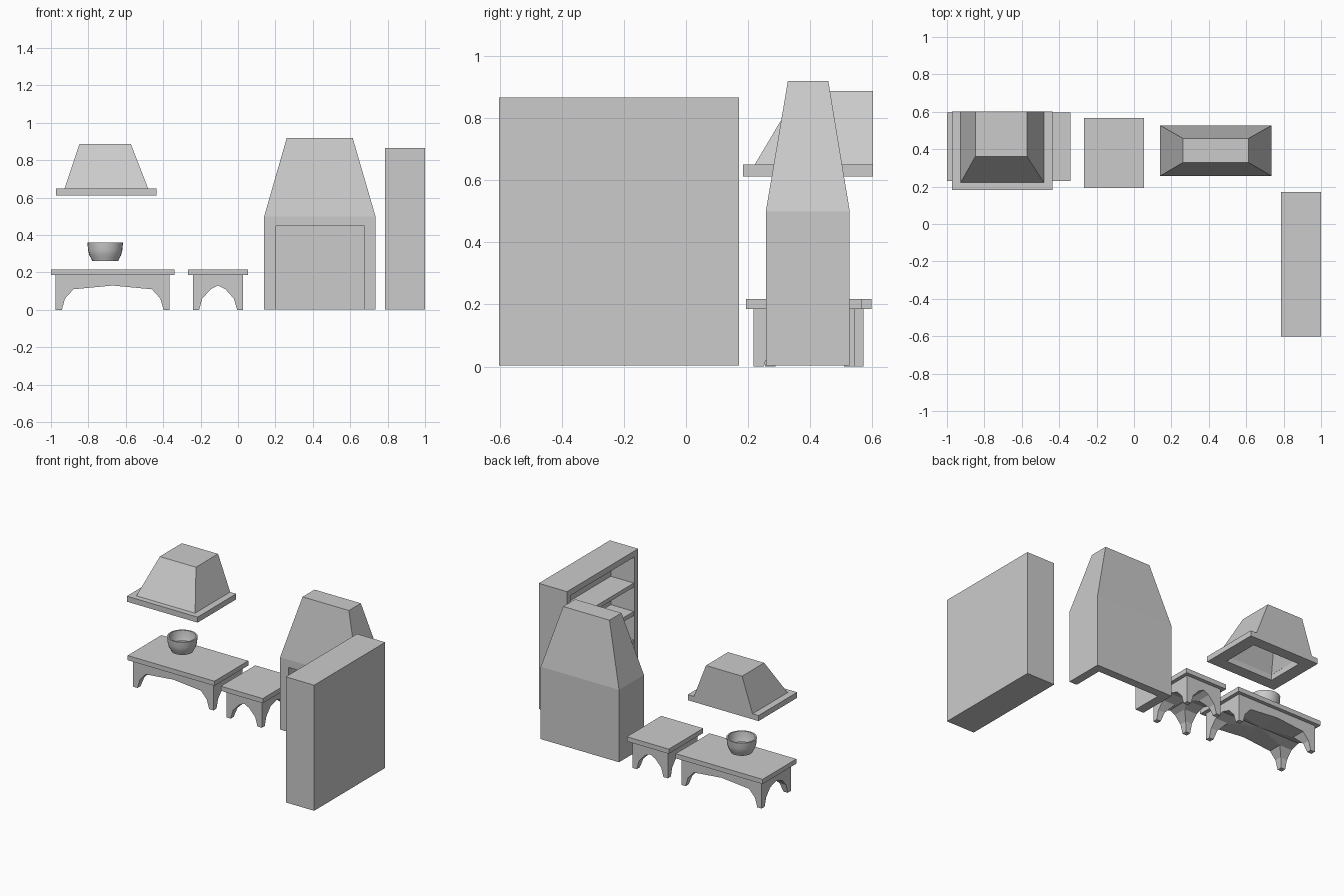
import bpy, bmesh, math
from mathutils import Vector

if "Cube" in bpy.data.objects:
    bpy.data.objects.remove(bpy.data.objects["Cube"])


def make(name, verts, faces):
    me = bpy.data.meshes.new(name)
    bm = bmesh.new()
    vs = [bm.verts.new(v) for v in verts]
    for f in faces:
        bm.faces.new([vs[i] for i in f])
    bmesh.ops.recalc_face_normals(bm, faces=bm.faces)
    bm.to_mesh(me)
    bm.free()
    ob = bpy.data.objects.new(name, me)
    bpy.context.collection.objects.link(ob)
    return ob


def loft(name, rings):
    """Closed solid through rings of equal point count."""
    n = len(rings[0])
    verts = [p for r in rings for p in r]
    faces = [list(range(n)), list(range(len(verts) - n, len(verts)))]
    for k in range(len(rings) - 1):
        for i in range(n):
            j = (i + 1) % n
            faces.append([k * n + i, k * n + j, (k + 1) * n + j, (k + 1) * n + i])
    return make(name, verts, faces)


def rect(x0, x1, y0, y1, z):
    return [(x0, y0, z), (x1, y0, z), (x1, y1, z), (x0, y1, z)]


def box(name, x0, x1, y0, y1, z0, z1):
    return loft(name, [rect(x0, x1, y0, y1, z0), rect(x0, x1, y0, y1, z1)])


def cut(ob, *cutters):
    for c in cutters:
        c.hide_render = True
        m = ob.modifiers.new("cut", 'BOOLEAN')
        m.operation, m.solver, m.object = 'DIFFERENCE', 'EXACT', c
    bpy.context.view_layer.update()
    dg = bpy.context.evaluated_depsgraph_get()
    me = bpy.data.meshes.new_from_object(ob.evaluated_get(dg))
    ob.modifiers.clear()
    ob.data = me
    for c in cutters:
        bpy.data.objects.remove(c)


def arch(a, b):
    """Arch outline between leg feet at a and b, as (along, z)."""
    side = [(0.033, -0.05), (0.033, 0), (0.05, 0.06), (0.095, 0.11)]
    return ([(a + u, z) for u, z in side] + [((a + b) / 2, 0.13)]
            + [(b - u, z) for u, z in reversed(side)])


def table(name, x0, x1, y0, y1):
    box(name + "_top", x0, x1, y0, y1, 0.185, 0.217)
    i = 0.025
    ax, bx, ay, by = x0 + i, x1 - i, y0 + i, y1 - i
    base = box(name + "_arched_base", ax, bx, ay, by, 0, 0.185)
    front = loft("cut_y", [[(u, y, z) for u, z in arch(ax, bx)] for y in (ay - .1, by + .1)])
    side = loft("cut_x", [[(x, u, z) for u, z in arch(ay, by)] for x in (ax - .1, bx + .1)])
    cut(base, front, side)


# Tables
table("long_table", -1.0, -0.34, 0.23, 0.597)
table("small_table", -0.266, 0.053, 0.193, 0.567)

# Bowl
profile = [(0, .268), (.055, .268), (.06, .26), (.07, .262), (.074, .274), (.085, .292),
           (.092, .32), (.095, .36), (.085, .36), (.081, .32), (.072, .295), (.05, .28), (0, .277)]
bm = bmesh.new()
vs = [bm.verts.new((r, 0, z)) for r, z in profile]
es = [bm.edges.new(p) for p in zip(vs, vs[1:])]
bmesh.ops.spin(bm, geom=vs + es, cent=(0, 0, 0), axis=(0, 0, 1), angle=2 * math.pi,
               steps=24, use_duplicate=False)
bmesh.ops.remove_doubles(bm, verts=bm.verts, dist=1e-4)
bmesh.ops.recalc_face_normals(bm, faces=bm.faces)
me = bpy.data.meshes.new("bowl")
bm.to_mesh(me)
bm.free()
bowl = bpy.data.objects.new("bowl", me)
bpy.context.collection.objects.link(bowl)
bowl.location = (-0.71, 0.41, 0)
bpy.context.view_layer.objects.active = bowl
bowl.select_set(True)
bpy.ops.object.shade_smooth_by_angle(angle=math.radians(35))

# Hood: rim frame and hollow tapered canopy
rim = box("hood_rim", -0.973, -0.435, 0.183, 0.602, 0.612, 0.65)
cut(rim, box("c", -0.885, -0.523, 0.265, 0.525, 0.5, 0.7))
hood = loft("hood_canopy", [rect(-0.927, -0.481, 0.221, 0.602, 0.65),
                            rect(-0.848, -0.573, 0.362, 0.602, 0.887)])
cut(hood, loft("c", [rect(-0.892, -0.516, 0.252, 0.532, 0.63),
                     rect(-0.81, -0.61, 0.385, 0.56, 0.85)]))

# Fireplace with tapered chimney and open hearth
fire = loft("fireplace", [rect(0.14, 0.735, 0.257, 0.527, 0.003),
                          rect(0.14, 0.735, 0.257, 0.527, 0.5),
                          rect(0.261, 0.613, 0.328, 0.458, 0.92)])
cut(fire, box("c", 0.203, 0.677, 0.1, 0.47, -0.1, 0.447))

# Bookcase facing -x, with three shelves
case = box("bookcase", 0.785, 1.0, -0.602, 0.17, 0.003, 0.866)
cut(case, box("c", 0.7, 0.965, -0.562, 0.13, 0.045, 0.825))
for k in range(1, 4):
    z = 0.045 + 0.195 * k
    box(f"shelf_{k}", 0.79, 0.965, -0.562, 0.13, z - 0.014, z + 0.014)
